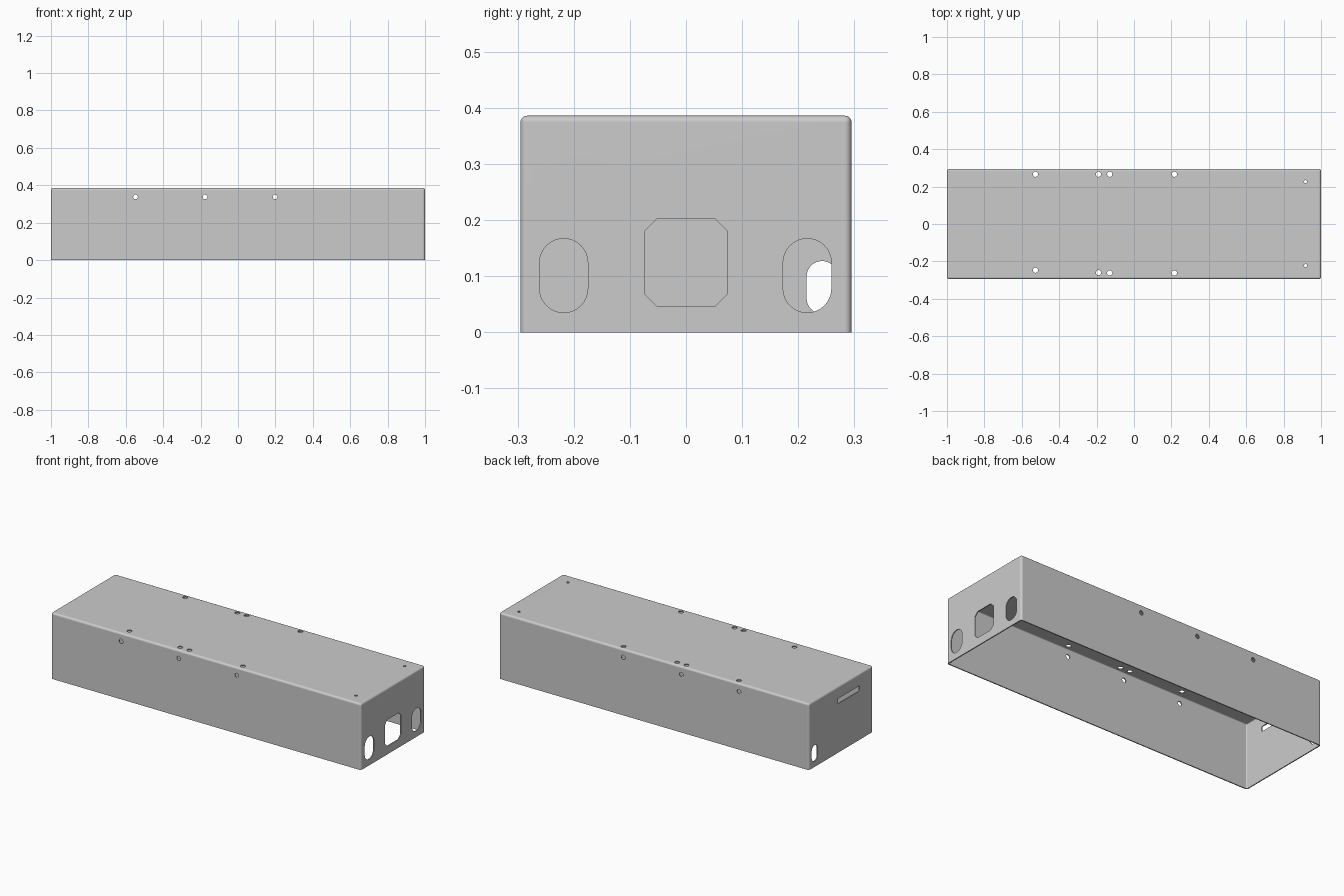
import bpy
import bmesh
import math
from mathutils import Vector

if "Cube" in bpy.data.objects:
    bpy.data.objects.remove(bpy.data.objects["Cube"], do_unlink=True)

LENGTH, WIDTH, HEIGHT = 2.0, 0.59, 0.386
WALL, BEND = 0.006, 0.012
END, SIDE = LENGTH / 2, WIDTH / 2

metal = bpy.data.materials.new("grey_metal")
metal.use_nodes = True
grey = (0.6, 0.6, 0.6, 1)
metal.diffuse_color = grey
metal.node_tree.nodes["Principled BSDF"].inputs["Base Color"].default_value = grey


def add_object(name, bm):
    bmesh.ops.recalc_face_normals(bm, faces=bm.faces)
    mesh = bpy.data.meshes.new(name)
    bm.to_mesh(mesh)
    bm.free()
    mesh.materials.append(metal)
    obj = bpy.data.objects.new(name, mesh)
    bpy.context.collection.objects.link(obj)
    return obj


def outline(w, h, r, steps):
    """Rectangle with rounded corners; one step gives chamfers."""
    points = []
    for k, (sx, sy) in enumerate([(1, 1), (-1, 1), (-1, -1), (1, -1)]):
        for i in range(steps + 1):
            a = (k + i / steps) * math.pi / 2
            p = (sx * (w / 2 - r) + r * math.cos(a),
                 sy * (h / 2 - r) + r * math.sin(a))
            if not points or math.dist(p, points[-1]) > 1e-5:
                points.append(p)
    if math.dist(points[0], points[-1]) < 1e-5:
        points.pop()
    return points


def punch(bm, centre, axis, w, h, r, steps=8, depth=0.02):
    """Add a prism that cuts through the wall facing the given axis."""
    u, v, n = {"x": ((0, 1, 0), (0, 0, 1), (1, 0, 0)),
               "y": ((1, 0, 0), (0, 0, 1), (0, 1, 0)),
               "z": ((1, 0, 0), (0, 1, 0), (0, 0, 1))}[axis]
    u, v, n = Vector(u), Vector(v), Vector(n)
    base = Vector(centre) - n * depth
    face = bm.faces.new([bm.verts.new(base + u * a + v * b)
                         for a, b in outline(w, h, r, steps)])
    new = bmesh.ops.extrude_face_region(bm, geom=[face])["geom"]
    bmesh.ops.translate(bm, vec=n * 2 * depth,
                        verts=[g for g in new if isinstance(g, bmesh.types.BMVert)])


def drill(bm, centre, axis, r):
    punch(bm, centre, axis, 2 * r, 2 * r, r, 5)


# Bent sheet cover, open underneath
bm = bmesh.new()
bmesh.ops.create_cube(bm, size=1)
bmesh.ops.scale(bm, vec=(LENGTH, WIDTH, HEIGHT), verts=bm.verts)
bmesh.ops.translate(bm, vec=(0, 0, HEIGHT / 2), verts=bm.verts)
bends = [e for e in bm.edges if max(v.co.z for v in e.verts) > 0.1]
bmesh.ops.bevel(bm, geom=bends, offset=BEND, offset_type='OFFSET',
                segments=5, profile=0.5, affect='EDGES')
floor = [f for f in bm.faces if all(v.co.z < 1e-4 for v in f.verts)]
bmesh.ops.delete(bm, geom=floor, context='FACES')
cover = add_object("enclosure_cover", bm)

# Cutters for every opening
bm = bmesh.new()
# Connector openings in the right-hand end
for y in (-0.218, 0.216):
    punch(bm, (END, y, 0.101), "x", 0.086, 0.132, 0.043)
punch(bm, (END, 0, 0.1245), "x", 0.148, 0.155, 0.022, 1)
# Cable slot and upper slot in the other end
punch(bm, (-END, 0.2425, 0.08), "x", 0.055, 0.094, 0.0275)
punch(bm, (-END, -0.07, 0.3), "x", 0.2, 0.03, 0.006, 4)
# Screw holes in the long sides
for x in (-0.548, -0.176, 0.198):
    for y in (-SIDE, SIDE):
        drill(bm, (x, y, 0.338), "y", 0.0125)
# Screw holes in the top
for x, front in ((-0.527, -0.247), (-0.19, -0.26), (-0.13, -0.262), (0.216, -0.262)):
    drill(bm, (x, front, HEIGHT), "z", 0.014)
    drill(bm, (x, 0.266, HEIGHT), "z", 0.014)
for y in (-0.222, 0.227):
    drill(bm, (0.917, y, HEIGHT), "z", 0.008)
cutter = add_object("hole_cutter", bm)
cutter.hide_render = True

# Thicken the sheet and cut the openings
sheet = cover.modifiers.new("sheet", 'SOLIDIFY')
sheet.thickness = WALL
sheet.offset = -1
sheet.use_even_offset = True
cut = cover.modifiers.new("cut", 'BOOLEAN')
cut.operation = 'DIFFERENCE'
cut.solver = 'EXACT'
cut.object = cutter

bpy.ops.object.select_all(action='DESELECT')
cover.select_set(True)
bpy.context.view_layer.objects.active = cover
bpy.ops.object.convert(target='MESH')
bpy.data.objects.remove(cutter, do_unlink=True)

# Smooth bends, flat panels
bpy.ops.object.shade_smooth_by_angle(angle=math.radians(35))
normals = cover.modifiers.new("panel_normals", 'WEIGHTED_NORMAL')
normals.keep_sharp = True
